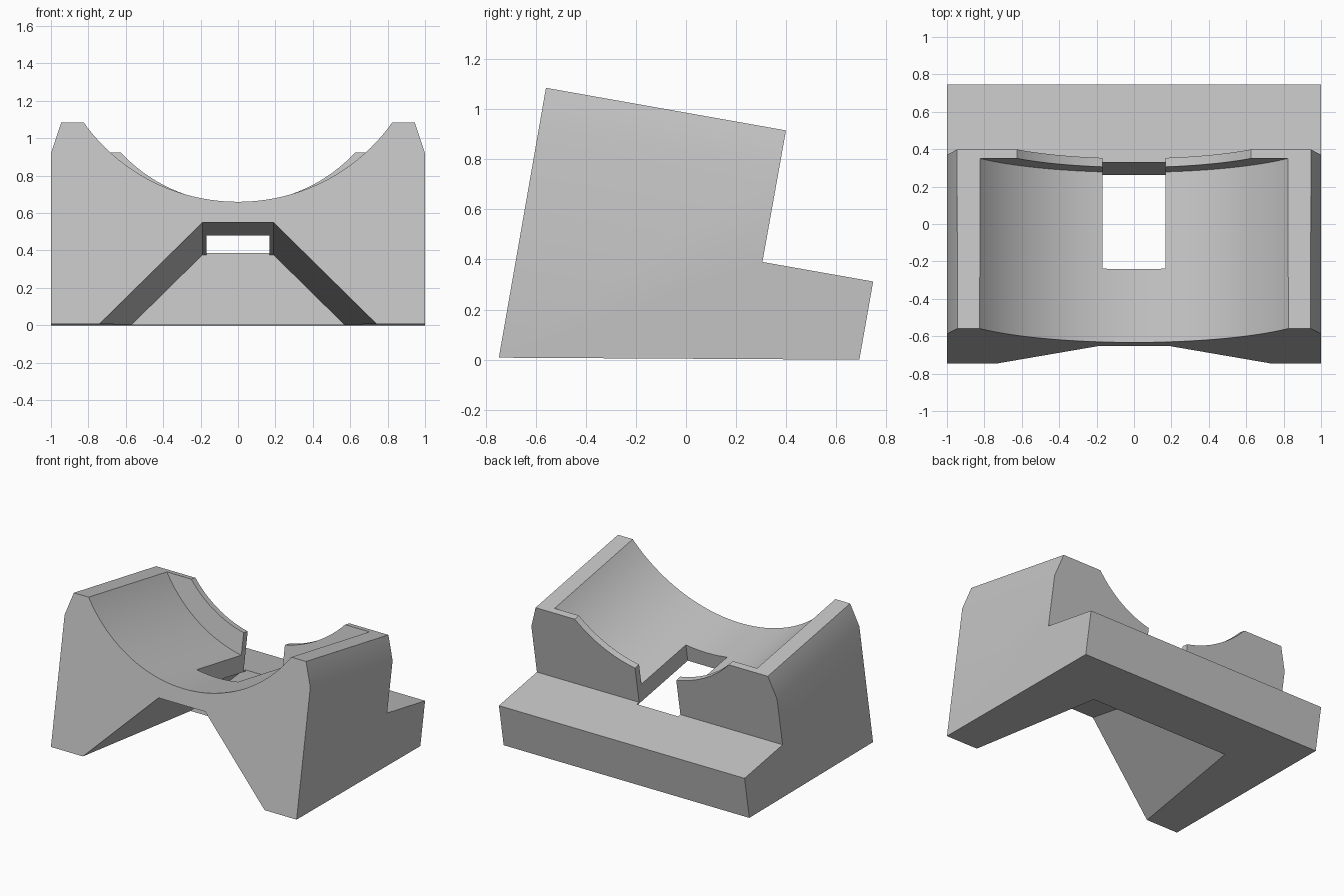
import bpy, bmesh, math
from mathutils import Matrix, Vector

if "Cube" in bpy.data.objects:
    bpy.data.objects.remove(bpy.data.objects["Cube"])

TILT = Matrix.Rotation(math.radians(-10), 4, 'X')   # cradle leans back ten degrees


def prism(name, points, start, end):
    """Extrude a list of 3D points from offset start to offset end."""
    bm = bmesh.new()
    start, end = Vector(start), Vector(end)
    face = bm.faces.new([bm.verts.new(Vector(p) + start) for p in points])
    ext = bmesh.ops.extrude_face_region(bm, geom=[face])
    moved = [g for g in ext["geom"] if isinstance(g, bmesh.types.BMVert)]
    bmesh.ops.translate(bm, verts=moved, vec=end - start)
    bmesh.ops.recalc_face_normals(bm, faces=bm.faces)
    mesh = bpy.data.meshes.new(name)
    bm.to_mesh(mesh)
    bm.free()
    obj = bpy.data.objects.new(name, mesh)
    bpy.context.collection.objects.link(obj)
    return obj


def tilted_cut(name, section, u0, u1):
    """Cutter from an (x, height) section running along the tilted length."""
    obj = prism(name, [(x, 0, w) for x, w in section], (0, u0, 0), (0, u1, 0))
    obj.data.transform(TILT)
    obj.hide_render = True
    return obj


def circle(radius, height, n=128):
    return [(radius * math.sin(2 * math.pi * i / n),
             height - radius * math.cos(2 * math.pi * i / n)) for i in range(n)]


# Cradle block: leaning side profile with a low ledge at the back
side = [(-0.747, 0.008), (-0.559, 1.085), (0.399, 0.915),
        (0.305, 0.39), (0.747, 0.312), (0.692, 0.0)]
cradle = prism("cradle", [(0, y, z) for y, z in side], (-1, 0, 0), (1, 0, 0))

cutters = [
    # Round trough, and the smaller opening left by the back lip
    tilted_cut("trough_cut", circle(1.005, 1.545), -1.2, 0.185),
    tilted_cut("lip_cut", circle(0.85, 1.545), -1.2, 0.5),
    # Flared tunnel below, closed by the ledge
    tilted_cut("tunnel_cut", [(-0.19, 0.428), (0.19, 0.428),
                              (0.89, -0.272), (-0.89, -0.272)], -1.2, 0.258),
    # Rectangular slot through the trough floor and lip
    tilted_cut("slot_cut", [(-0.168, 0.3), (0.168, 0.3),
                            (0.168, 1.2), (-0.168, 1.2)], -0.34, 0.258),
]
# Sloped outer shoulders
for s in (-1, 1):
    cutters.append(tilted_cut("shoulder_cut", [(s * 1.0, 0.804), (s * 0.912, 1.071),
                                               (s * 1.2, 1.071), (s * 1.2, 0.804)], -1.2, 0.6))

bpy.context.view_layer.objects.active = cradle
cradle.select_set(True)
for cutter in cutters:
    mod = cradle.modifiers.new(cutter.name, 'BOOLEAN')
    mod.operation = 'DIFFERENCE'
    mod.solver = 'EXACT'
    mod.object = cutter
    bpy.ops.object.modifier_apply(modifier=mod.name)
for cutter in cutters:
    bpy.data.objects.remove(cutter, do_unlink=True)

# Single grey finish
grey = bpy.data.materials.new("light_grey")
grey.diffuse_color = (0.55, 0.55, 0.55, 1)
grey.use_nodes = True
grey.node_tree.nodes["Principled BSDF"].inputs["Base Color"].default_value = grey.diffuse_color
cradle.data.materials.clear()
cradle.data.materials.append(grey)
for poly in cradle.data.polygons:
    poly.material_index = 0

bpy.ops.object.shade_smooth_by_angle(angle=math.radians(30))
